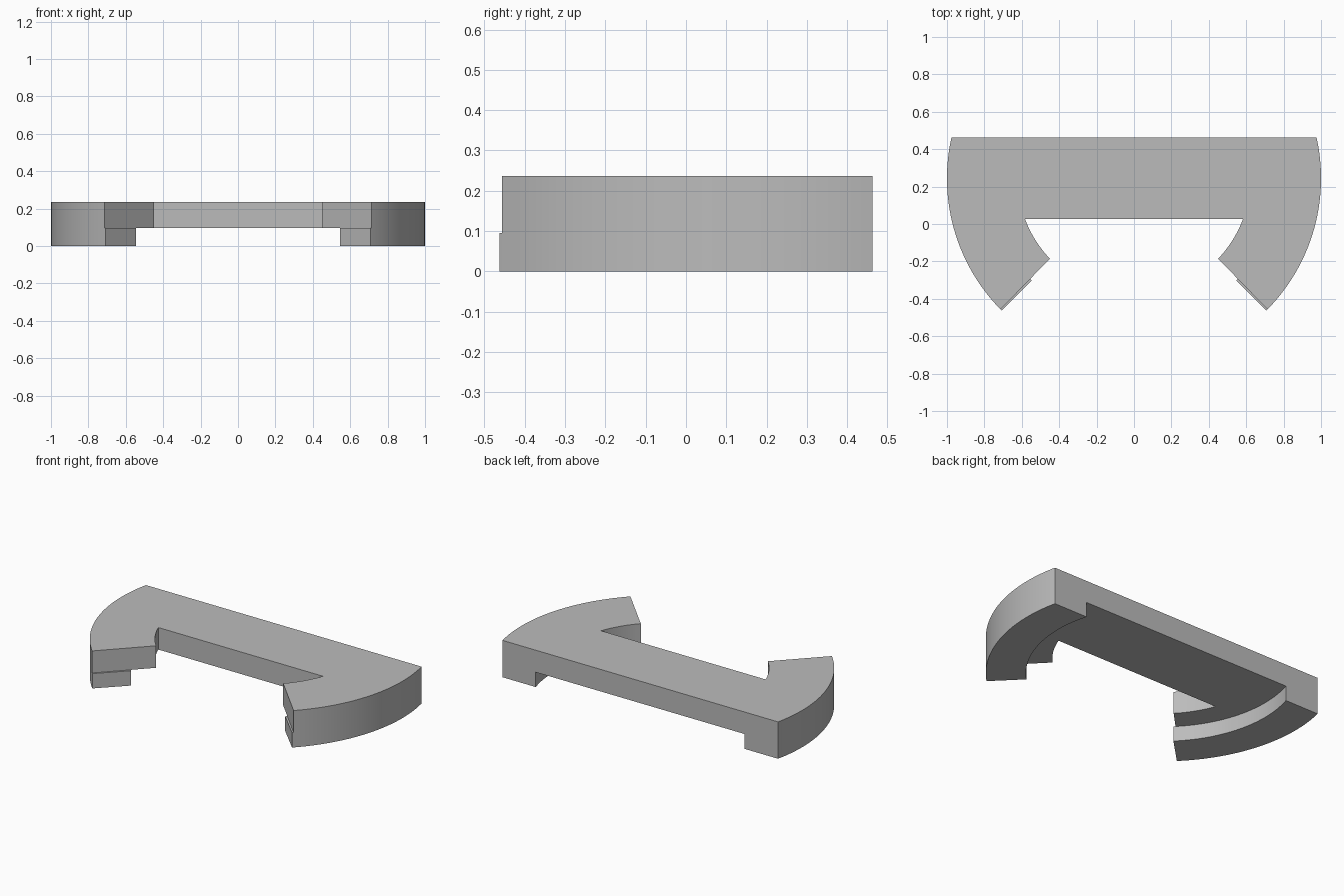
import bpy, bmesh
from math import radians, degrees, atan2, asin, sin, cos, pi

if "Cube" in bpy.data.objects:
    bpy.data.objects.remove(bpy.data.objects["Cube"])

CY = 0.244                      # shared centre of all arcs (y)
R_OUT, R_IN, R_STEP = 1.0, 0.622, 0.772
BACK, WEB = 0.463, 0.027        # rear edge and front edge of the bridge
STEP, TOP = 0.095, 0.236        # underside of the bridge and top face

grey = bpy.data.materials.new("plain grey")
grey.use_nodes = True
grey.diffuse_color = (0.5, 0.5, 0.5, 1)
grey.node_tree.nodes["Principled BSDF"].inputs["Base Color"].default_value = (0.5, 0.5, 0.5, 1)


def arc(r, a0, a1, n):
    """Points on an arc about the shared centre, angles in degrees."""
    angles = [radians(a0 + (a1 - a0) * i / n) for i in range(n + 1)]
    return [(r * cos(a), CY + r * sin(a)) for a in angles]


def mirrored(points):
    return [(-x, y) for x, y in reversed(points)]


def prism(name, outline, z0, z1):
    """Extrude a flat outline between two heights."""
    bm = bmesh.new()
    face = bm.faces.new([bm.verts.new((x, y, z0)) for x, y in outline])
    ext = bmesh.ops.extrude_face_region(bm, geom=[face])
    moved = [v for v in ext["geom"] if isinstance(v, bmesh.types.BMVert)]
    bmesh.ops.translate(bm, verts=moved, vec=(0, 0, z1 - z0))
    bmesh.ops.recalc_face_normals(bm, faces=bm.faces)
    mesh = bpy.data.meshes.new(name)
    bm.to_mesh(mesh)
    bm.free()
    mesh.materials.append(grey)
    obj = bpy.data.objects.new(name, mesh)
    bpy.context.collection.objects.link(obj)
    return obj


def activate(obj):
    bpy.ops.object.select_all(action='DESELECT')
    obj.select_set(True)
    bpy.context.view_layer.objects.active = obj


# Bracket body: a bridge with two curved arms
back_angle = degrees(asin((BACK - CY) / R_OUT))
web_angle = degrees(asin((WEB - CY) / R_IN))
half = arc(R_IN, web_angle, -43.66, 12) + arc(R_OUT, -44.48, back_angle, 48)
body = prism("curved_bracket", half + mirrored(half), 0, TOP)

# Hollow the underside with a round cutter, leaving a rim below each arm
cutter = prism("underside_cutter", arc(R_STEP, 0, 360 - 360 / 128, 127), -0.1, STEP)
cutter.hide_render = True
cut = body.modifiers.new("underside", 'BOOLEAN')
cut.operation = 'DIFFERENCE'
cut.solver = 'EXACT'
cut.object = cutter
activate(body)
bpy.ops.object.modifier_apply(modifier=cut.name)
bpy.data.objects.remove(cutter)
bpy.ops.object.shade_smooth_by_angle(angle=radians(30))

# Thin ledges where the lower rims reach slightly past the arm ends
rim_in = arc(R_STEP, -44.08, -45, 1)
rim_out = arc(R_OUT, -45, -44.48, 1)
ledge = rim_in + rim_out
prism("left_rim_ledge", ledge, 0, STEP)
prism("right_rim_ledge", mirrored(ledge), 0, STEP)
